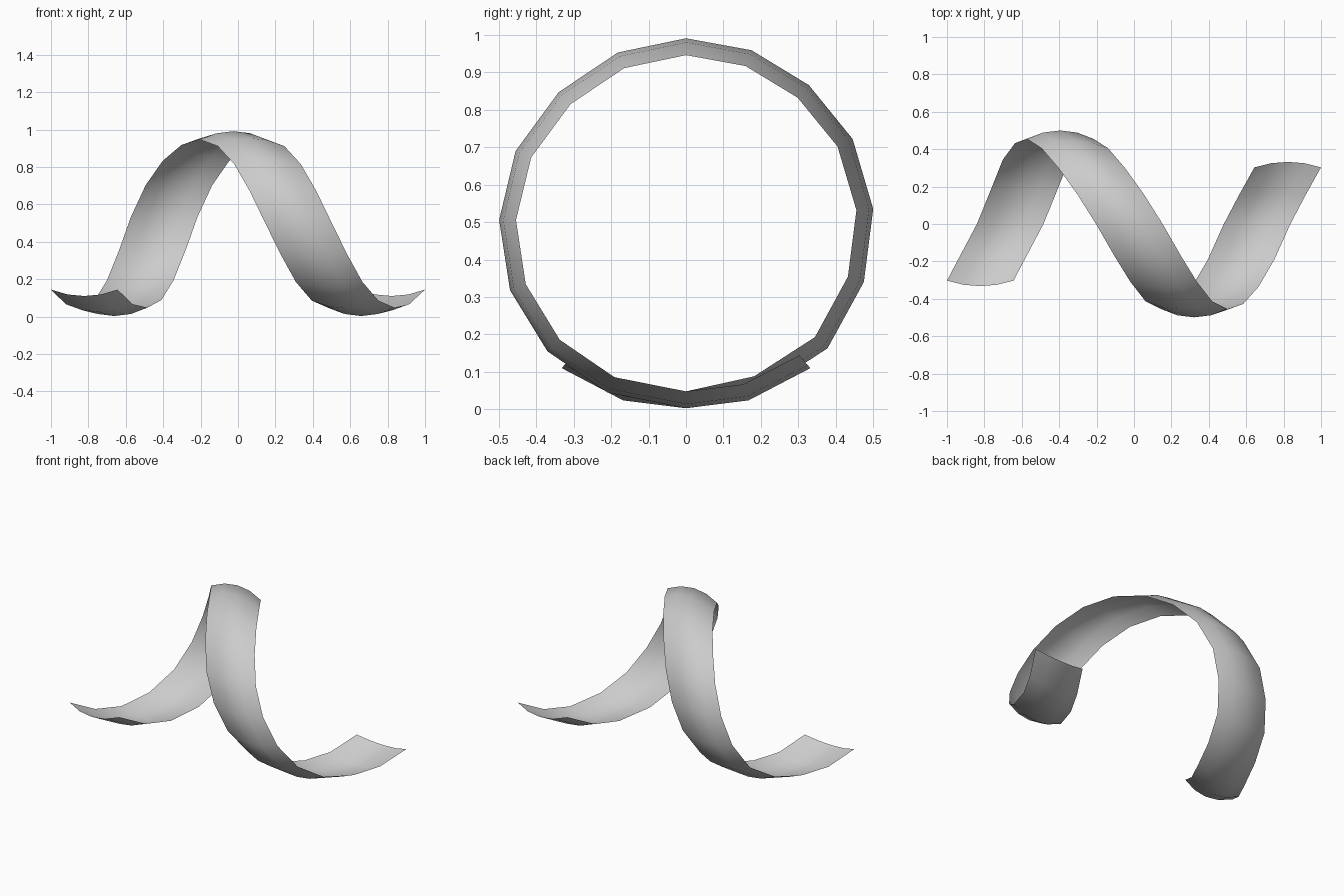
import bpy
from mathutils import Vector

if "Cube" in bpy.data.objects:
    bpy.data.objects.remove(bpy.data.objects["Cube"])

# centre line of the ribbon (x, y, z), coiling around the x axis at z = 0.5
PATH = [
    (-.822, -.332, .11), (-.743, -.168, .024), (-.662, 0, .003), (-.588, .2, .047),
    (-.523, .378, .163), (-.458, .475, .34), (-.395, .5, .535), (-.316, .445, .722),
    (-.225, .328, .866), (-.125, .175, .959), (-.025, 0, .991), (.07, -.182, .953),
    (.158, -.34, .847), (.24, -.455, .69), (.321, -.499, .506), (.405, -.47, .318),
    (.487, -.37, .155), (.572, -.21, .045), (.658, 0, .003), (.738, .167, .024),
    (.822, .332, .11),
]
# arched cross-section: (offset along x, drop towards the coil axis)
ARCH = [(-.178, .045), (-.09, .011), (0, 0), (.09, .011), (.178, .045)]

verts = []
for x, y, z in PATH:
    inward = Vector((0, -y, .5 - z)).normalized()
    for dx, drop in ARCH:
        verts.append(Vector((x + dx, y, z)) + inward * drop)

n = len(ARCH)
faces = []
for i in range(len(PATH) - 1):
    for j in range(n - 1):
        a = i * n + j
        faces.append((a, a + n, a + n + 1, a + 1))

# ribbon surface
mesh = bpy.data.meshes.new("coiled_ribbon")
mesh.from_pydata(verts, [], faces)
mesh.update()
# make normals point away from the coil axis
p = mesh.polygons[0]
if p.normal.dot(p.center - Vector((p.center.x, 0, .5))) < 0:
    mesh.flip_normals()
ribbon = bpy.data.objects.new("coiled_ribbon", mesh)
bpy.context.collection.objects.link(ribbon)
for p in mesh.polygons:
    p.use_smooth = True
